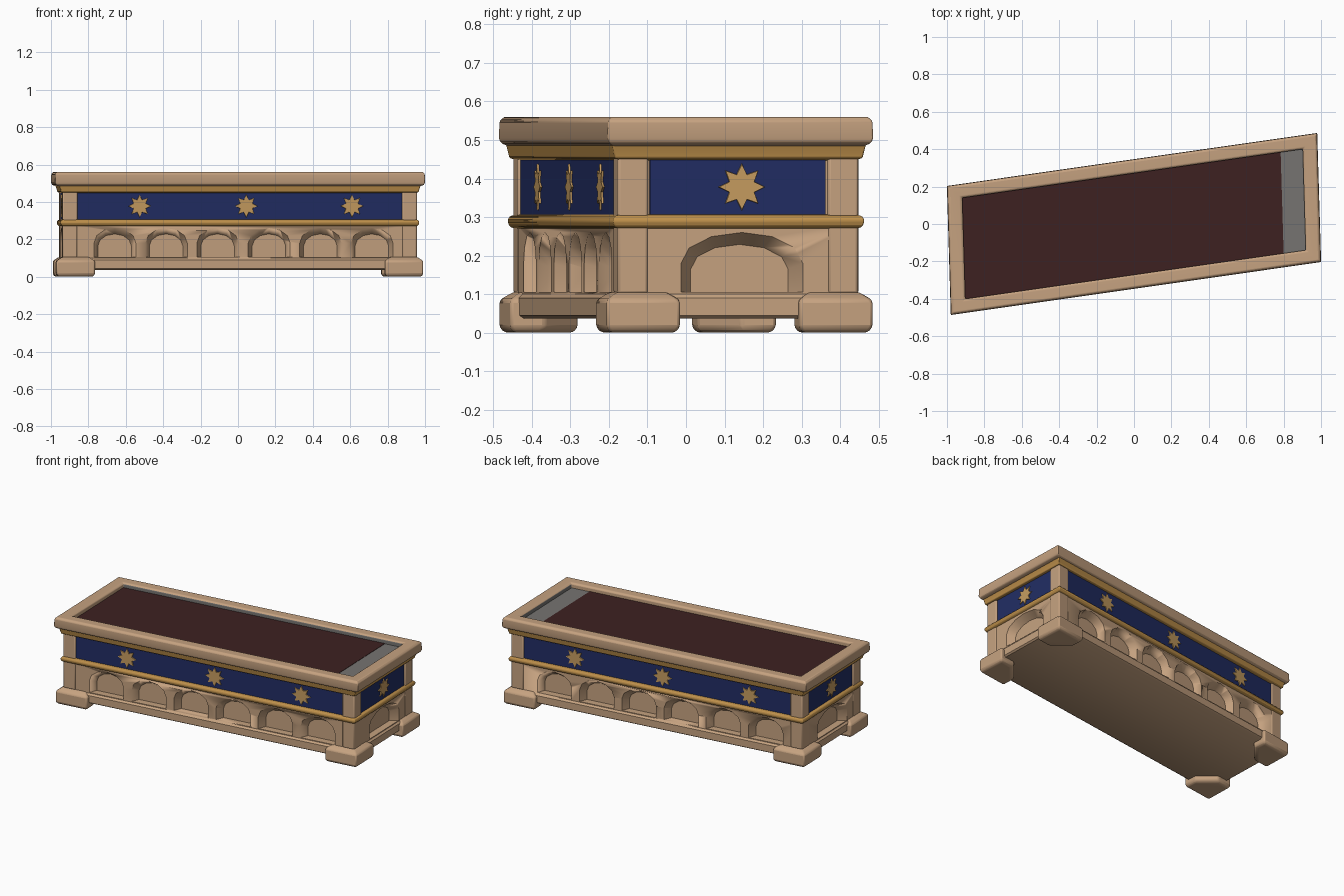
import bpy, bmesh, math
from mathutils import Matrix

if "Cube" in bpy.data.objects:
    bpy.data.objects.remove(bpy.data.objects["Cube"])


def material(name, rgb):
    m = bpy.data.materials.new(name)
    m.use_nodes = True
    m.diffuse_color = (*rgb, 1)
    m.node_tree.nodes["Principled BSDF"].inputs["Base Color"].default_value = (*rgb, 1)
    return m


STONE = material("tan_stone", (0.56, 0.36, 0.215))
GOLD = material("gold_trim", (0.52, 0.28, 0.07))
STAR = material("pale_gold", (0.56, 0.33, 0.115))
BLUE = material("deep_blue", (0.015, 0.026, 0.125))
RED = material("dark_red", (0.048, 0.015, 0.015))
GREY = material("grey_lining", (0.18, 0.175, 0.167))

# The plan is a leaning parallelogram: every part is sheared the same way
SKEW = Matrix(((1, -0.03, 0, 0), (0.143, 1, 0, 0), (0, 0, 1, 0), (0, 0, 0, 1)))
HX, HY = 0.945, 0.31


def rect(hx, hy, z, cx=0, cy=0):
    return [(cx + sx * hx, cy + sy * hy, z)
            for sx, sy in ((-1, -1), (1, -1), (1, 1), (-1, 1))]


def place(side, along, out, z):
    """Point on a side: 0 front, 1 left end, 2 back, 3 right end."""
    return [(along, -out, z), (out, along, z), (-along, out, z), (-out, -along, z)][side]


def build(name, stacks, mats, loop=False, bevel=0, rule=None):
    """Loft each stack of rings; loop joins last ring to first."""
    bm = bmesh.new()
    for rings in stacks:
        rows = [[bm.verts.new(p) for p in ring] for ring in rings]
        n = len(rows[0])
        pairs = list(zip(rows, rows[1:]))
        if loop:
            pairs.append((rows[-1], rows[0]))
        else:
            bm.faces.new(rows[0])
            bm.faces.new(rows[-1])
        for a, b in pairs:
            for i in range(n):
                j = (i + 1) % n
                bm.faces.new((a[i], a[j], b[j], b[i]))
    bmesh.ops.recalc_face_normals(bm, faces=bm.faces)
    if rule:
        for f in bm.faces:
            f.material_index = rule(f)
    bm.transform(SKEW)
    mesh = bpy.data.meshes.new(name)
    bm.to_mesh(mesh)
    bm.free()
    for m in mats:
        mesh.materials.append(m)
    ob = bpy.data.objects.new(name, mesh)
    bpy.context.collection.objects.link(ob)
    if bevel:
        mod = ob.modifiers.new("soft_edges", 'BEVEL')
        mod.width = bevel
        mod.segments = 2
    bpy.ops.object.select_all(action='DESELECT')
    ob.select_set(True)
    bpy.context.view_layer.objects.active = ob
    bpy.ops.object.shade_smooth_by_angle(angle=math.radians(35))
    return ob


def box(hx, hy, z0, z1, cx=0, cy=0):
    return [rect(hx, hy, z0, cx, cy), rect(hx, hy, z1, cx, cy)]


def arch(side, along, half, out):
    """Tapered arch-shaped plug that cuts a niche into a side."""
    rings = []
    for depth, s in ((0.02, 1.1), (0, 1), (-0.045, 0.8)):
        pts = [(-half, 0), (half, 0)]
        for k in range(7):
            a = math.pi * k / 6
            pts.append((half * math.cos(a), 0.075 + 0.08 * math.sin(a)))
        rings.append([place(side, along + x * s, out + depth, 0.105 + z * s)
                      for x, z in pts])
    return rings


# Lower body with arched niches: six per long side, one per end
body = build("lower_body", [box(HX, HY, 0.04, 0.285)], [STONE])
plugs = []
for side in (0, 2):
    plugs += [arch(side, 0.02 + (i - 2.5) * 0.275, 0.112, HY) for i in range(6)]
for side in (1, 3):
    plugs.append(arch(side, 0.01, 0.158, HX))
cutter = build("niche_cutter", plugs, [STONE])
cutter.hide_render = True
mod = body.modifiers.new("niches", 'BOOLEAN')
mod.operation = 'DIFFERENCE'
mod.solver = 'EXACT'
mod.object = cutter
bpy.context.view_layer.objects.active = body
bpy.ops.object.modifier_apply(modifier="niches")
bpy.data.objects.remove(cutter)

# Plinth strip around the base
build("plinth", [[rect(0.945, 0.31, 0.037), rect(0.955, 0.322, 0.045),
                  rect(0.955, 0.322, 0.09), rect(0.94, 0.305, 0.105)]], [STONE])

# Corner feet, cut diagonally on the inner corner
feet = []
for sx in (-1, 1):
    for sy in (-1, 1):
        rings = []
        for z, inset in ((0, 0.012), (0.012, 0), (0.085, 0), (0.105, 0.03)):
            ox, oy = 0.98 - inset, 0.345 - inset
            ix, iy = 0.775 + inset, 0.155 + inset
            rings.append([(sx * x, sy * y, z) for x, y in
                          ((ox, oy), (ix, oy), (ix, iy + 0.1), (ix + 0.1, iy), (ox, iy))])
        feet.append(rings)
build("corner_feet", feet, [STONE], bevel=0.008)

# Upper wall and corner posts
build("upper_wall", [box(0.935, 0.30, 0.28, 0.5)], [STONE])
build("corner_posts", [box(0.04, 0.04, 0.1, 0.47, sx * 0.908, sy * 0.273)
                       for sx in (-1, 1) for sy in (-1, 1)], [STONE], bevel=0.008)

# Blue panels and their stars
panels, stars = [], []
for side in range(4):
    long_side = side % 2 == 0
    out = 0.30 if long_side else 0.935
    half = 0.875 if long_side else 0.228
    panels.append([[place(side, a, out + d, z) for a, z in
                    ((-half, 0.295), (half, 0.295), (half, 0.455), (-half, 0.455))]
                   for d in (-0.002, 0.006)])
    spots = (-0.535, 0.035, 0.6) if long_side else (0.01,)
    for along in spots:
        rings = []
        for d, s in ((0.004, 1), (0.011, 0.95)):
            ring = []
            for k in range(16):
                r = s * (0.036 if k % 2 else 0.062)
                t = math.pi * k / 8
                ring.append(place(side, along + r * math.sin(t), out + d,
                                  0.378 + r * math.cos(t)))
            rings.append(ring)
        stars.append(rings)
build("blue_panels", panels, [BLUE])
build("star_ornaments", stars, [STAR])

# Gold mouldings below and above the panels
build("lower_gold_band", [[rect(0.94, 0.305, 0.268), rect(0.955, 0.322, 0.275),
                           rect(0.96, 0.327, 0.29), rect(0.955, 0.322, 0.302),
                           rect(0.94, 0.305, 0.307)]], [GOLD], bevel=0.004)
build("upper_gold_moulding", [[rect(0.935, 0.30, 0.447), rect(0.957, 0.322, 0.453),
                               rect(0.96, 0.325, 0.468), rect(0.968, 0.33, 0.492)]],
      [GOLD], bevel=0.004)


# Raised rim, grey on the inner back and left-end walls
def lining(f):
    c = f.calc_center_median()
    inside = abs(c.x) < 0.915 and abs(c.y) < 0.274 and abs(f.normal.z) < 0.3
    return int(inside and (f.normal.y < -0.5 or f.normal.x < -0.5))


build("rim", [[rect(0.965, 0.325, 0.484), rect(0.985, 0.34, 0.492),
               rect(0.99, 0.345, 0.505), rect(0.988, 0.343, 0.55),
               rect(0.978, 0.333, 0.56), rect(0.922, 0.28, 0.56),
               rect(0.91, 0.27, 0.552), rect(0.91, 0.27, 0.49)]],
      [STONE, GREY], loop=True, bevel=0.004, rule=lining)

# Sunken top: dark red bed with a grey strip at one end
build("red_bed", [box(0.8525, 0.273, 0.495, 0.53, -0.0605)], [RED])
build("grey_strip", [box(0.061, 0.273, 0.495, 0.528, 0.853)], [GREY])
